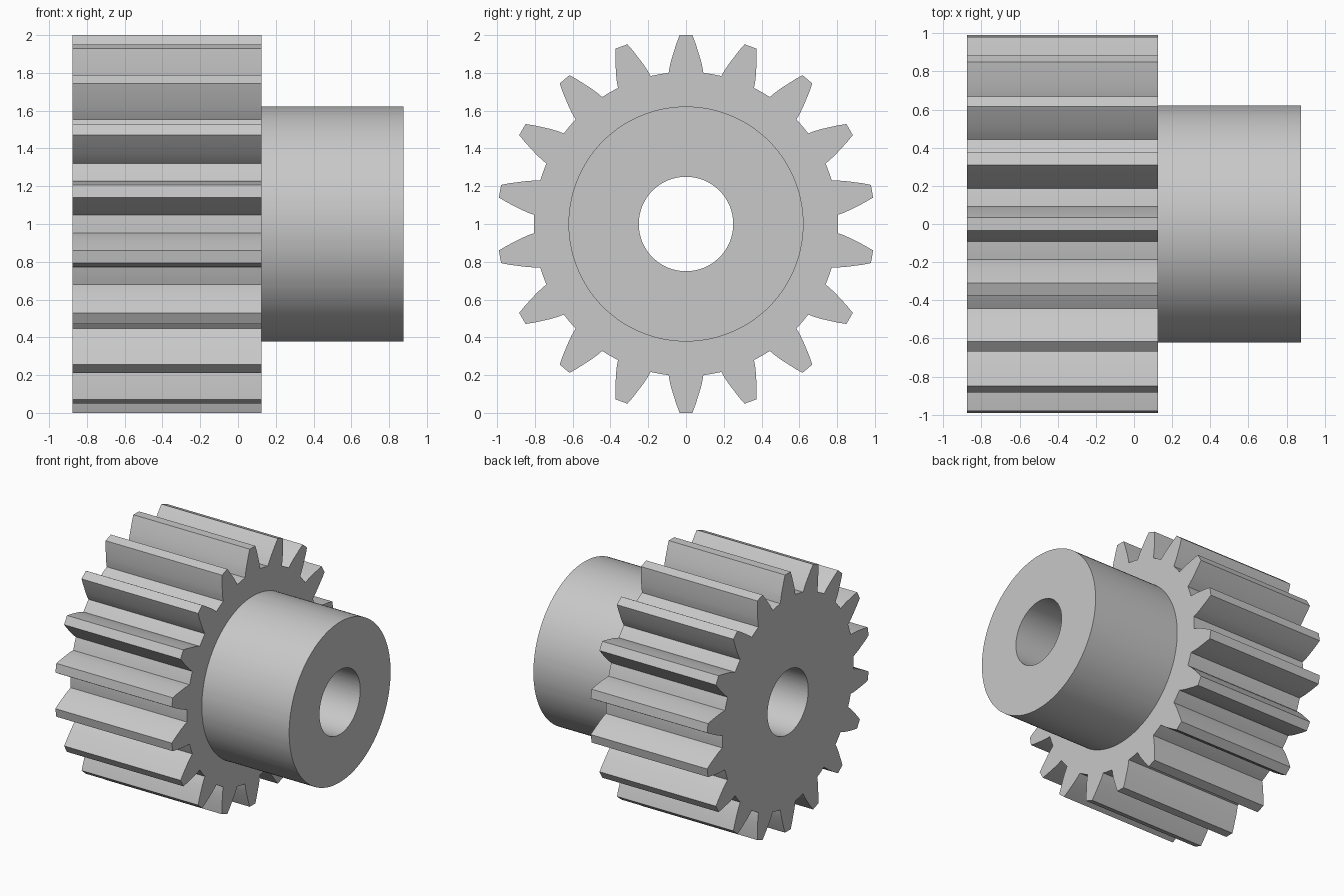
import bpy
import bmesh
from math import atan2, cos, hypot, pi, radians, sin

if "Cube" in bpy.data.objects:
    bpy.data.objects.remove(bpy.data.objects["Cube"], do_unlink=True)

TEETH = 18
ROOT_R, HUB_R, BORE_R = 0.805, 0.622, 0.25
BACK, STEP, FRONT = -0.875, 0.125, 0.875
PITCH = 2 * pi / TEETH

# Half tooth flank: (half width, height from axis), root to tip
FLANK = [(0.092, 0.80), (0.086, 0.835), (0.077, 0.872),
         (0.065, 0.91), (0.051, 0.955), (0.034, 1.0)]


def tooth_outline():
    """Polar points (angle, radius) of the whole toothed outline."""
    half = [(atan2(w, h), hypot(w, h)) for w, h in FLANK]
    tooth = [(-a, r) for a, r in half] + [(a, r) for a, r in reversed(half)]
    # Valley floor between this tooth and the next
    start = half[0][0]
    gap = PITCH - 2 * start
    tooth += [(start + gap * k / 4, ROOT_R) for k in (1, 2, 3)]
    return [(i * PITCH + a, r) for i in range(TEETH) for a, r in tooth]


def ring(bm, x, points):
    return [bm.verts.new((x, r * sin(a), 1 + r * cos(a))) for a, r in points]


outline = tooth_outline()


def circle(radius):
    return [(a, radius) for a, _ in outline]


# Steel material
steel = bpy.data.materials.new("grey steel")
steel.use_nodes = True
colour = (0.58, 0.58, 0.58, 1)
steel.diffuse_color = colour
steel.node_tree.nodes["Principled BSDF"].inputs["Base Color"].default_value = colour

# Toothed wheel, hub and through bore as one closed skin
bm = bmesh.new()
rings = [ring(bm, x, pts) for x, pts in (
    (BACK, circle(BORE_R)), (BACK, outline), (STEP, outline),
    (STEP, circle(HUB_R)), (FRONT, circle(HUB_R)), (FRONT, circle(BORE_R)))]
count = len(outline)
for a, b in zip(rings, rings[1:] + rings[:1]):
    for i in range(count):
        j = (i + 1) % count
        bm.faces.new((a[i], a[j], b[j], b[i]))
bmesh.ops.recalc_face_normals(bm, faces=bm.faces)

mesh = bpy.data.meshes.new("spur_gear_with_hub")
bm.to_mesh(mesh)
bm.free()
mesh.materials.append(steel)
gear = bpy.data.objects.new("spur_gear_with_hub", mesh)
bpy.context.collection.objects.link(gear)

# Smooth curved walls, crisp edges
bpy.ops.object.select_all(action='DESELECT')
gear.select_set(True)
bpy.context.view_layer.objects.active = gear
bpy.ops.object.shade_smooth_by_angle(angle=radians(25))
